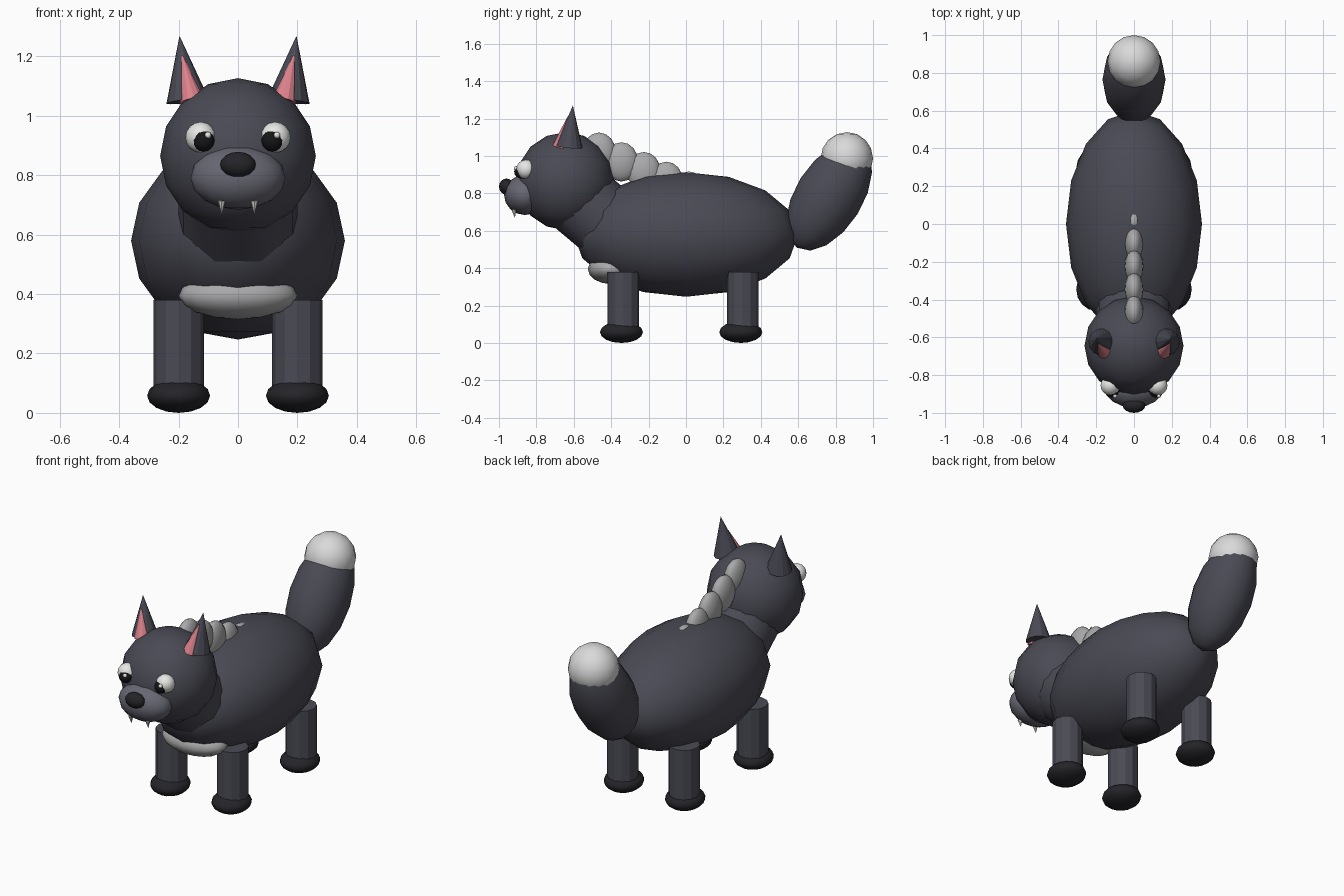
import bpy, math
from mathutils import Vector

cube = bpy.data.objects.get("Cube")
if cube:
    bpy.data.objects.remove(cube, do_unlink=True)


def material(name, r, g, b):
    m = bpy.data.materials.new(name)
    m.use_nodes = True
    m.diffuse_color = (r, g, b, 1)
    m.node_tree.nodes["Principled BSDF"].inputs["Base Color"].default_value = (r, g, b, 1)
    return m


FUR = material("charcoal fur", .068, .068, .09)
MUZZLE = material("muzzle grey", .135, .135, .17)
BLACK = material("nose black", .018, .018, .022)
PUPIL = material("pupil black", .008, .008, .01)
SILVER = material("mane silver", .4, .4, .41)
PALE = material("tail tip pale", .7, .7, .7)
WHITE = material("eye white", .8, .8, .78)
PINK = material("inner ear pink", .72, .22, .26)


def finish(name, mat, smooth):
    ob = bpy.context.object
    ob.name = name
    ob.data.materials.append(mat)
    if smooth:
        bpy.ops.object.shade_smooth_by_angle(angle=math.radians(40))
    return ob


def ellipsoid(name, loc, radii, mat, tilt=0):
    bpy.ops.mesh.primitive_uv_sphere_add(segments=16, ring_count=8, location=loc,
                                         rotation=(math.radians(tilt), 0, 0))
    bpy.context.object.scale = radii
    return finish(name, mat, True)


def taper(name, base, tip, r1, r2, mat, sides=12, smooth=False):
    """Cylinder or cone running from base to tip."""
    a, b = Vector(base), Vector(tip)
    bpy.ops.mesh.primitive_cone_add(vertices=sides, radius1=r1, radius2=r2,
                                    depth=(b - a).length, location=(a + b) / 2)
    bpy.context.object.rotation_euler = (b - a).to_track_quat('Z', 'Y').to_euler()
    return finish(name, mat, smooth)


# Trunk, neck and head
ellipsoid("body", (0, 0, .58), (.36, .6, .333), FUR)
taper("neck", (0, -.40, .625), (0, -.62, .81), .2, .2, FUR, 16, True)
ellipsoid("head", (0, -.645, .865), (.262, .262, .262), FUR)
ellipsoid("chest_patch", (0, -.4, .395), (.2, .125, .08), SILVER)

# Muzzle and nose
ellipsoid("muzzle", (0, -.86, .792), (.16, .113, .108), MUZZLE)
ellipsoid("nose", (0, -.96, .836), (.06, .04, .043), BLACK)

# Tail
ellipsoid("tail", (0, .765, .785), (.167, .18, .325), FUR, -32)
ellipsoid("tail_tip", (0, .86, .987), (.14, .14, .14), PALE)

# Row of mane tufts stepping down the back
for i in range(5):
    ellipsoid(f"mane_tuft_{i + 1}", (0, -.465 + .12 * i, 1.02 - .052 * i),
              (.05, .09, .105), SILVER)

# Mirrored parts
for side, s in (("left", 1), ("right", -1)):
    for end, y in (("front", -.335), ("back", .303)):
        taper(f"{end}_{side}_leg", (s * .2, y, .06), (s * .2, y, .38), .085, .085, FUR)
        ellipsoid(f"{end}_{side}_paw", (s * .2, y - .01, .058), (.106, .115, .058), BLACK)

    taper(f"{side}_ear", (s * .17, -.625, 1.05), (s * .197, -.605, 1.27), .072, 0, FUR)
    taper(f"{side}_inner_ear", (s * .155, -.672, 1.05), (s * .19, -.632, 1.212), .042, 0, PINK)

    ellipsoid(f"{side}_eye", (s * .125, -.855, .928), (.052, .052, .052), WHITE)
    ellipsoid(f"{side}_pupil", (s * .116, -.882, .917), (.037, .037, .037), PUPIL)
    ellipsoid(f"{side}_eye_glint", (s * .116 + .015, -.91, .935), (.011, .011, .011), WHITE)

    taper(f"{side}_fang", (s * .055, -.92, .715), (s * .055, -.915, .668), .014, 0, WHITE, 8)
